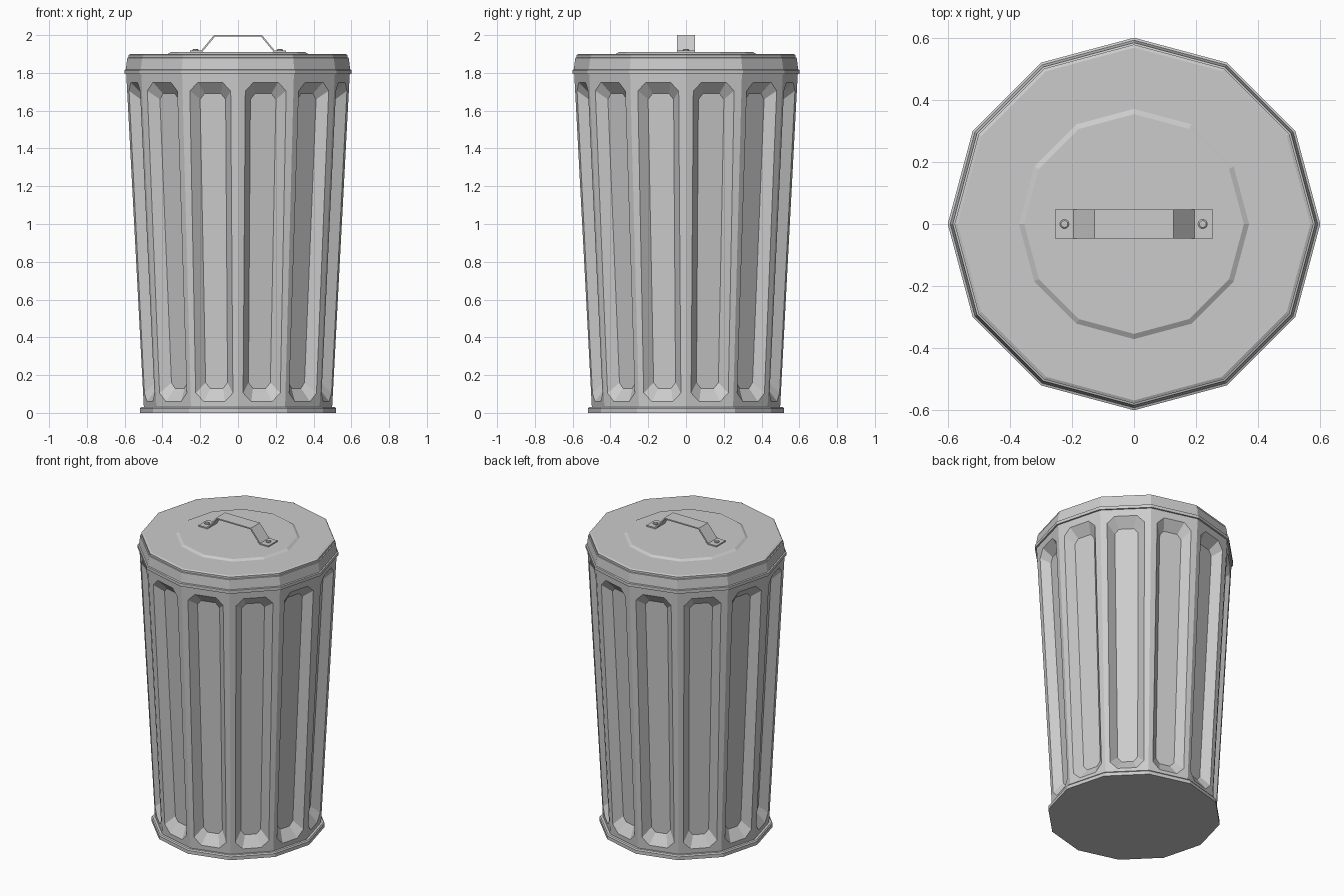
import bpy, bmesh
from math import sin, cos, pi
from mathutils import Vector

if "Cube" in bpy.data.objects:
    bpy.data.objects.remove(bpy.data.objects["Cube"])

SIDES = 12


def make_object(name, bm):
    bmesh.ops.recalc_face_normals(bm, faces=bm.faces)
    mesh = bpy.data.meshes.new(name)
    bm.to_mesh(mesh)
    bm.free()
    ob = bpy.data.objects.new(name, mesh)
    bpy.context.collection.objects.link(ob)
    return ob


def corner(r, z, i, n=SIDES):
    a = 2 * pi * i / n
    return Vector((r * cos(a), r * sin(a), z))


def turned(name, profile, n=SIDES, centre=(0, 0)):
    """Closed faceted solid from a list of (radius, z)."""
    bm = bmesh.new()
    off = Vector((*centre, 0))
    rings = [[bm.verts.new(corner(r, z, i, n) + off) for i in range(n)] for r, z in profile]
    for a, b in zip(rings, rings[1:]):
        for i in range(n):
            j = (i + 1) % n
            bm.faces.new((a[i], a[j], b[j], b[i]))
    bm.faces.new(rings[0][::-1])
    bm.faces.new(rings[-1])
    return make_object(name, bm)


def octagon(half_bottom, half_top, z0, z1, cut_x, cut_z):
    """Panel outline with cut corners, counter-clockwise from bottom left."""
    b, t = half_bottom, half_top
    return [(-b + cut_x, z0), (b - cut_x, z0), (b, z0 + cut_z), (t, z1 - cut_z),
            (t - cut_x, z1), (-t + cut_x, z1), (-t, z1 - cut_z), (-b, z0 + cut_z)]


# Tapered body with one recessed panel per side
R0, R1, Z0, Z1 = 0.498, 0.592, 0.02, 1.80
DEPTH = 0.05
bm = bmesh.new()
low = [bm.verts.new(corner(R0, Z0, i)) for i in range(SIDES)]
high = [bm.verts.new(corner(R1, Z1, i)) for i in range(SIDES)]
outer_shape = octagon(0.102, 0.112, 0.06, 1.75, 0.045, 0.045)
inner_shape = octagon(0.060, 0.070, 0.13, 1.69, 0.025, 0.03)
for i in range(SIDES):
    j = (i + 1) % SIDES
    a = 2 * pi * (i + 0.5) / SIDES
    normal, along = Vector((cos(a), sin(a), 0)), Vector((-sin(a), cos(a), 0))

    def place(p, depth):
        x, z = p
        r = (R0 + (R1 - R0) * (z - Z0) / (Z1 - Z0)) * cos(pi / SIDES)
        return bm.verts.new(normal * (r - depth) + along * x + Vector((0, 0, z)))

    o = [place(p, 0) for p in outer_shape]
    n = [place(p, DEPTH) for p in inner_shape]
    c = [low[i], low[j], high[j], high[i]]
    for k in range(4):
        bm.faces.new((c[k], c[(k + 1) % 4], o[2 * k + 1], o[2 * k]))
        bm.faces.new((c[k], o[2 * k], o[2 * k - 1]))
    for k in range(8):
        m = (k + 1) % 8
        bm.faces.new((o[k], o[m], n[m], n[k]))
    bm.faces.new(n)
bm.faces.new(low[::-1])
bm.faces.new(high)
make_object("can_body", bm)

# Base ring, lid and raised lid disc
turned("base_ring", [(0.52, 0), (0.52, 0.022), (0.514, 0.03), (0.49, 0.03)])
turned("lid", [(0.585, 1.795), (0.602, 1.795), (0.602, 1.815), (0.594, 1.818),
               (0.586, 1.88), (0.58, 1.882), (0.58, 1.895), (0.57, 1.90)])
turned("lid_disc", [(0.372, 1.895), (0.372, 1.90), (0.355, 1.91)])

# Bent strap handle
T = 0.008
top_line = [(-0.255, 1.918), (-0.195, 1.918), (-0.127, 2.0),
            (0.127, 2.0), (0.195, 1.918), (0.255, 1.918)]
under_line = [(-0.255, 1.909), (-0.191, 1.909), (-0.122, 2.0 - T),
              (0.122, 2.0 - T), (0.191, 1.909), (0.255, 1.909)]
bm = bmesh.new()
sections = [[bm.verts.new((x, y, z)) for (x, z), y in ((t, -0.047), (t, 0.047), (u, 0.047), (u, -0.047))]
            for t, u in zip(top_line, under_line)]
for a, b in zip(sections, sections[1:]):
    for k in range(4):
        m = (k + 1) % 4
        bm.faces.new((a[k], a[m], b[m], b[k]))
bm.faces.new(sections[0])
bm.faces.new(sections[-1])
make_object("handle", bm)

# Rivets through the handle feet
for side, x in (("left", -0.225), ("right", 0.222)):
    turned("rivet_" + side, [(0.015, 1.912), (0.015, 1.923), (0.011, 1.926)], 12, (x, 0))
